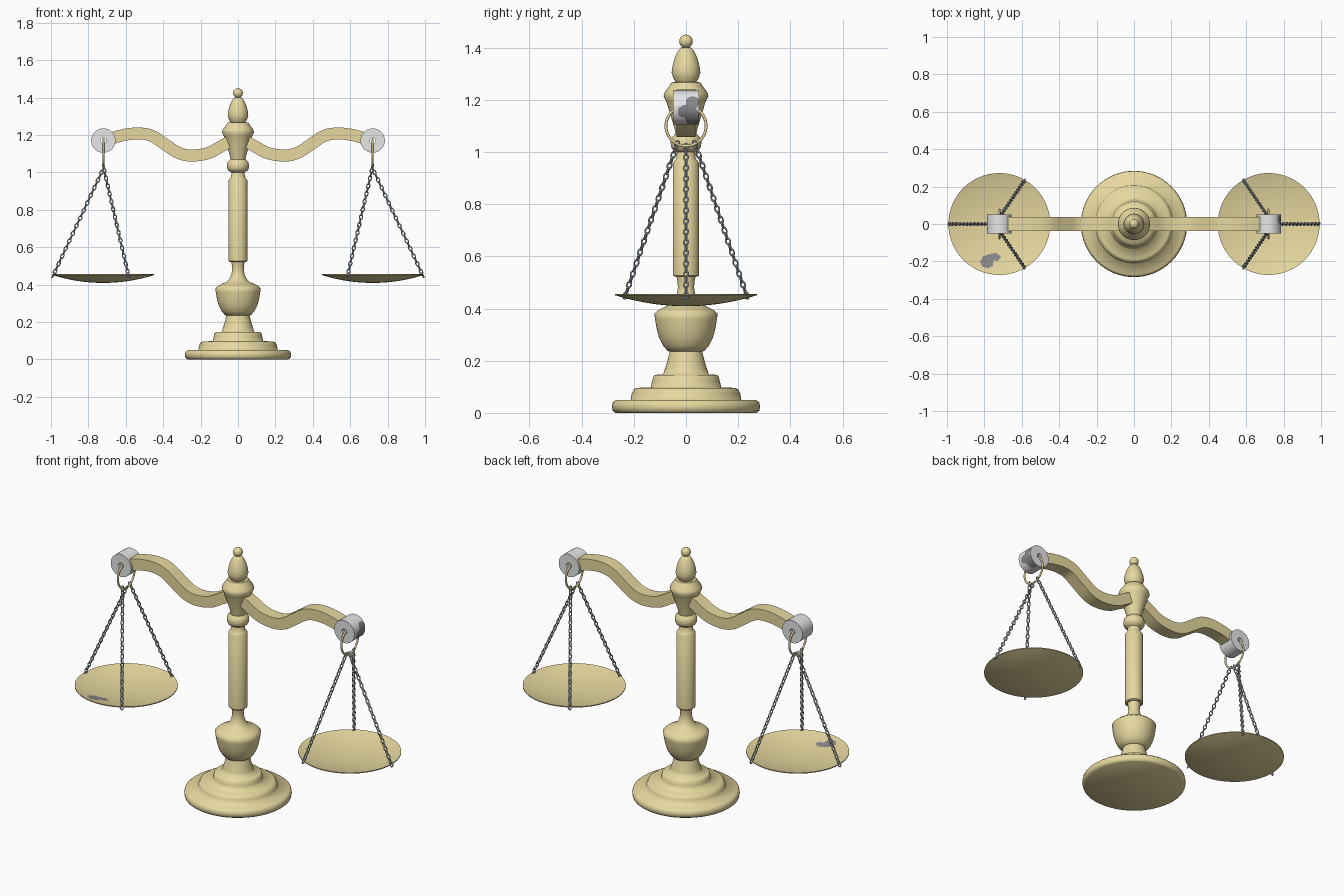
import bpy, bmesh, math
from mathutils import Vector, Matrix

if "Cube" in bpy.data.objects:
    bpy.data.objects.remove(bpy.data.objects["Cube"])


def material(name, rgb):
    m = bpy.data.materials.new(name)
    m.diffuse_color = (*rgb, 1)
    m.use_nodes = True
    m.node_tree.nodes["Principled BSDF"].inputs["Base Color"].default_value = m.diffuse_color
    return m


BRASS = material("brass", (0.80, 0.69, 0.35))
STEEL = material("steel", (0.80, 0.80, 0.80))
TARNISH = material("dark tarnish", (0.25, 0.25, 0.26))
CHAIN = material("chain grey", (0.50, 0.53, 0.58))


def finish(name, verts, faces, mats, angle=35):
    """Make an object with merged poles, outward normals and sharp edges."""
    me = bpy.data.meshes.new(name)
    me.from_pydata(verts, [], faces)
    bm = bmesh.new()
    bm.from_mesh(me)
    bmesh.ops.remove_doubles(bm, verts=bm.verts, dist=1e-5)
    bmesh.ops.recalc_face_normals(bm, faces=bm.faces)
    for f in bm.faces:
        f.smooth = True
    bm.to_mesh(me)
    bm.free()
    me.set_sharp_from_angle(angle=math.radians(angle))
    for m in mats:
        me.materials.append(m)
    ob = bpy.data.objects.new(name, me)
    bpy.context.collection.objects.link(ob)
    return ob


def lathe(name, profile, mats, segs=64, closed=False, turn=None, loc=(0, 0, 0), angle=50):
    """Revolve (radius, height) points about z, then turn and move."""
    n = len(profile)
    mat = Matrix.Translation(loc) @ (turn or Matrix())
    verts, faces = [], []
    for i in range(segs):
        a = 2 * math.pi * i / segs
        verts += [mat @ Vector((r * math.cos(a), r * math.sin(a), z)) for r, z in profile]
    for i in range(segs):
        j = (i + 1) % segs
        for k in range(n if closed else n - 1):
            l = (k + 1) % n
            faces.append((i * n + k, j * n + k, j * n + l, i * n + l))
    return finish(name, verts, faces, mats, angle)


def paint(ob, rule, index=1):
    for p in ob.data.polygons:
        if rule(p.center, p.normal):
            p.material_index = index


def in_blobs(u, v, blobs):
    return any(((u - a) / ra) ** 2 + ((v - b) / rb) ** 2 < 1 for a, b, ra, rb in blobs)


# Turned stand: stepped foot and cup, column, beam socket with finial
lathe("stand_foot", [
    (0, 0), (.27, 0), (.281, .008), (.284, .024), (.281, .04), (.27, .049), (.212, .05),
    (.208, .075), (.2, .09), (.188, .096), (.135, .098), (.13, .12), (.125, .14),
    (.118, .146), (.088, .147), (.08, .17), (.071, .2), (.062, .235), (.07, .237),
    (.088, .258), (.102, .285), (.112, .32), (.119, .36), (.121, .381), (.105, .395),
    (.085, .405), (.06, .415), (.045, .432), (.035, .455), (.031, .48), (.033, .505),
    (.037, .526), (0, .526)], [BRASS], angle=88)
lathe("stand_column", [
    (0, .522), (.045, .522), (.05, .527), (.05, .958), (.045, .965), (.037, .975),
    (.035, 1.0), (.052, 1.01), (.058, 1.022), (.059, 1.04), (.055, 1.055),
    (.042, 1.068), (0, 1.07)], [BRASS], angle=40)
lathe("beam_socket", [
    (0, 1.06), (.038, 1.06), (.044, 1.09), (.062, 1.15), (.076, 1.195), (.086, 1.215),
    (.082, 1.228), (.066, 1.25), (.055, 1.267), (.04, 1.268), (.049, 1.283),
    (.055, 1.305), (.052, 1.33), (.043, 1.362), (.03, 1.388), (.019, 1.401), (0, 1.402)], [BRASS])
lathe("finial_ball", [(.026 * math.sin(t * math.pi / 12), 1.424 - .026 * math.cos(t * math.pi / 12))
                      for t in range(13)], [BRASS], 32)


def smooth_path(keys, steps=8):
    """Catmull-Rom points through the keys."""
    p = [Vector(k) for k in keys]
    p = [2 * p[0] - p[1]] + p + [2 * p[-1] - p[-2]]
    out = []
    for i in range(1, len(p) - 2):
        a, b, c, d = p[i - 1:i + 3]
        for s in range(steps):
            t = s / steps
            out.append(.5 * (2 * b + (c - a) * t + (2 * a - 5 * b + 4 * c - d) * t * t
                             + (3 * b - a - 3 * c + d) * t ** 3))
    return out + [p[-2]]


def beam(name, s):
    """One wavy arm with rectangular section."""
    path = smooth_path([(0, 1.19), (.08, 1.145), (.16, 1.103), (.25, 1.09), (.32, 1.105),
                        (.39, 1.15), (.46, 1.195), (.53, 1.208), (.61, 1.2), (.69, 1.178)])
    verts, faces = [], []
    for i, p in enumerate(path):
        d = (path[min(i + 1, len(path) - 1)] - path[max(i - 1, 0)]).normalized()
        n = Vector((-d.y, d.x)) * .032
        for sign, y in ((1, -.037), (1, .037), (-1, .037), (-1, -.037)):
            q = p + sign * n
            verts.append((s * q.x, y, q.y))
    last = len(path) - 1
    for i in range(last):
        for k in range(4):
            l = (k + 1) % 4
            faces.append((i * 4 + k, i * 4 + l, i * 4 + 4 + l, i * 4 + 4 + k))
    faces += [(0, 1, 2, 3), tuple(last * 4 + k for k in range(4))]
    return finish(name, verts, faces, [BRASS])


def add_loop(verts, faces, c, u, v, a, b, tube, seg, sides):
    """Oval ring with half axes a along u and b along v."""
    w, base = u.cross(v), len(verts)
    for i in range(seg):
        t = 2 * math.pi * i / seg
        out = u * math.cos(t) + v * math.sin(t)
        mid = c + u * a * math.cos(t) + v * b * math.sin(t)
        for k in range(sides):
            f = 2 * math.pi * k / sides
            verts.append(mid + tube * (out * math.cos(f) + w * math.sin(f)))
    for i in range(seg):
        for k in range(sides):
            j, l = (i + 1) % seg, (k + 1) % sides
            faces.append((base + i * sides + k, base + j * sides + k,
                          base + j * sides + l, base + i * sides + l))


def chain(name, top, bottom):
    d = bottom - top
    count = round(d.length / .0225)
    u = d.normalized()
    v = u.cross(Vector((.3, 1, .1))).normalized()
    verts, faces = [], []
    for i in range(count + 1):
        side = v if i % 2 else u.cross(v)
        add_loop(verts, faces, top + d * i / count, u, side, .0138, .0085, .0032, 14, 8)
    return finish(name, verts, faces, [CHAIN], 120)


for s, side in ((-1, "left"), (1, "right")):
    cx = .72 * s
    beam(side + "_beam", s)

    # Drum at the end of the arm, pierced for the hanging ring
    ys = [-.05 + .1 * i / 32 for i in range(33)]
    hub = lathe(side + "_hub", [(.016, -.05)] + [(.065, y) for y in ys] + [(.016, .05)],
                [STEEL, TARNISH], 128, True, Matrix.Rotation(-math.pi / 2, 4, 'X'), (cx, 0, 1.17))
    if s > 0:  # worn patch, by length and angle around the drum
        paint(hub, lambda c, n: abs(n.y) < .5 and n.x > 0 and in_blobs(
            c.y, math.atan2(c.z - 1.17, c.x - cx),
            [(.025, .32, .026, .42), (.002, -.25, .034, .42), (.026, -.7, .028, .7)]))

    # Brass hanging ring
    verts, faces = [], []
    add_loop(verts, faces, Vector((cx, 0, 1.1)), Vector((0, 1, 0)), Vector((0, 0, 1)),
             .077, .077, .0055, 48, 10)
    finish(side + "_ring", verts, faces, [BRASS], 80)

    # Shallow dish
    R, N = .272, 40
    rs = [R * i / N for i in range(N + 1)]
    dish = [(r, .417 + .039 * (r / R) ** 2) for r in rs]
    dish += [(r, .409 + .042 * (r / R) ** 2) for r in reversed(rs)]
    pan = lathe(side + "_pan", dish, [BRASS, TARNISH], 160, False, None, (cx, 0, 0))
    if s < 0:
        paint(pan, lambda c, n: n.z > 0 and in_blobs(
            c.x, c.y, [(-.785, -.2, .036, .034), (-.75, -.177, .036, .02)]))

    # Three chains from the ring to the dish rim
    for k in range(3):
        a = 2 * math.pi * k / 3
        y = math.sin(a)
        chain(f"{side}_chain_{k + 1}", Vector((cx, y * .04, 1.02 + .012 * abs(y))),
              Vector((cx + s * .268 * math.cos(a), .268 * y, .45)))
